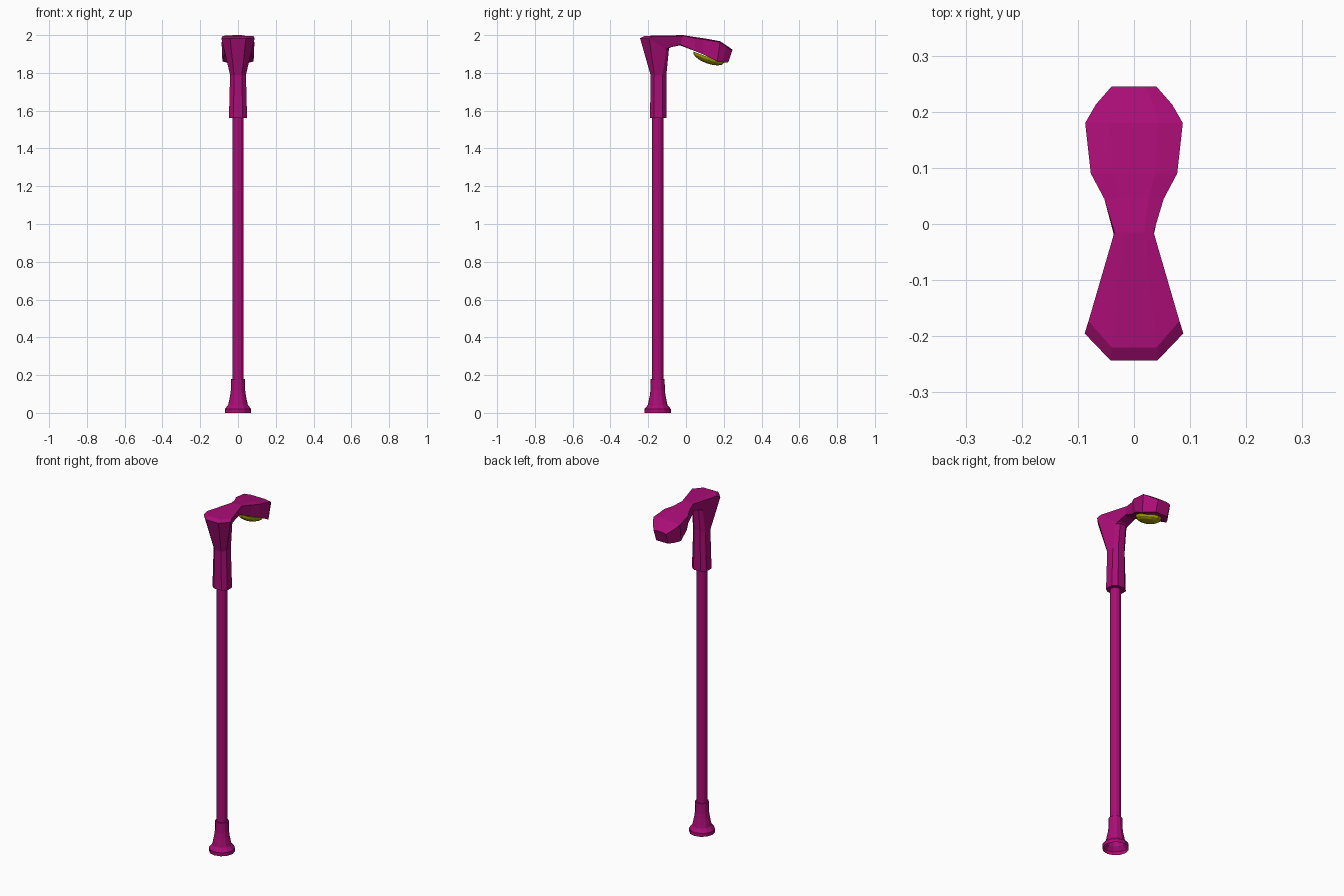
import bpy, bmesh, math
from mathutils import Matrix

if "Cube" in bpy.data.objects:
    bpy.data.objects.remove(bpy.data.objects["Cube"])

POLE_Y = -0.15


def material(name, color):
    m = bpy.data.materials.new(name)
    m.diffuse_color = color
    m.use_nodes = True
    m.node_tree.nodes["Principled BSDF"].inputs["Base Color"].default_value = m.diffuse_color
    return m


paint = material("magenta_paint", (0.40, 0.004, 0.18, 1))
glow = material("yellow_lens", (0.42, 0.39, 0.0, 1))


def finish(name, bm, mat):
    bmesh.ops.recalc_face_normals(bm, faces=bm.faces[:])
    me = bpy.data.meshes.new(name)
    bm.to_mesh(me)
    bm.free()
    me.materials.append(mat)
    ob = bpy.data.objects.new(name, me)
    bpy.context.collection.objects.link(ob)
    return ob


def loft(name, rings, mat, caps=True):
    bm = bmesh.new()
    loops = [[bm.verts.new(p) for p in r] for r in rings]
    n = len(rings[0])
    for lo, hi in zip(loops, loops[1:]):
        for i in range(n):
            j = (i + 1) % n
            bm.faces.new((lo[i], lo[j], hi[j], hi[i]))
    if caps:
        bm.faces.new(loops[0])
        bm.faces.new(loops[-1])
    return finish(name, bm, mat)


def turned(name, profile, sides, caps):
    rings = [[(r * math.cos(2 * math.pi * i / sides),
               POLE_Y + r * math.sin(2 * math.pi * i / sides), z)
              for i in range(sides)] for r, z in profile]
    return loft(name, rings, paint, caps)


# Flared foot, open underneath, and straight pole
turned("foot", [(0.07, 0), (0.07, 0.02), (0.052, 0.042), (0.042, 0.09),
                (0.038, 0.12), (0.037, 0.18), (0.028, 0.18)], 12, False)
turned("pole", [(0.03, 0.1), (0.03, 1.6)], 12, True)


# Bent head: each section is (x, y, z) for outer centre, outer side,
# inner side, inner centre, mirrored in x to an eight-sided ring
sections = [
    [(.024, -.190, 1.56), (.048, -.170, 1.56), (.048, -.124, 1.56), (.022, -.103, 1.56)],
    [(.021, -.188, 1.79), (.042, -.168, 1.79), (.040, -.124, 1.79), (.020, -.103, 1.80)],
    [(.042, -.243, 1.983), (.088, -.195, 1.983), (.036, -.105, 1.925), (.018, -.090, 1.93)],
    [(.040, -.220, 1.996), (.081, -.173, 1.996), (.035, -.098, 1.932), (.018, -.080, 1.937)],
    [(.018, -.015, 2.0), (.035, -.015, 1.996), (.033, -.030, 1.95), (.017, -.032, 1.946)],
]

# Lamp hood stations: half width, y, top z, bottom z
for w, y, top, bot in [(.053, .045, 1.990, 1.914), (.077, .09, 1.984, 1.896),
                       (.087, .18, 1.968, 1.860), (.068, .213, 1.946, 1.856),
                       (.040, .245, 1.924, 1.854)]:
    back = y - 0.12 * (y - .01) * (y > .15)
    sections.append([(w * .5, y, top), (w, y, top - .006),
                     (w * .95, back + .006, bot), (w * .5, back + .006, bot)])

loft("lamp_head",
     [s + [(-x, y, z) for x, y, z in reversed(s)] for s in sections], paint)

# Shallow lens dome below the hood, tilted along its underside
bm = bmesh.new()
bmesh.ops.create_uvsphere(bm, u_segments=12, v_segments=8, radius=1)
bmesh.ops.delete(bm, geom=[v for v in bm.verts if v.co.z > 0.05], context='VERTS')
tilt = Matrix.Translation((0, .12, 1.883)) @ Matrix.Rotation(math.radians(-20), 4, 'X')
bmesh.ops.transform(bm, matrix=tilt @ Matrix.Diagonal((.06, .087, .034, 1)), verts=bm.verts[:])
bmesh.ops.holes_fill(bm, edges=bm.edges[:])
finish("lens", bm, glow)
